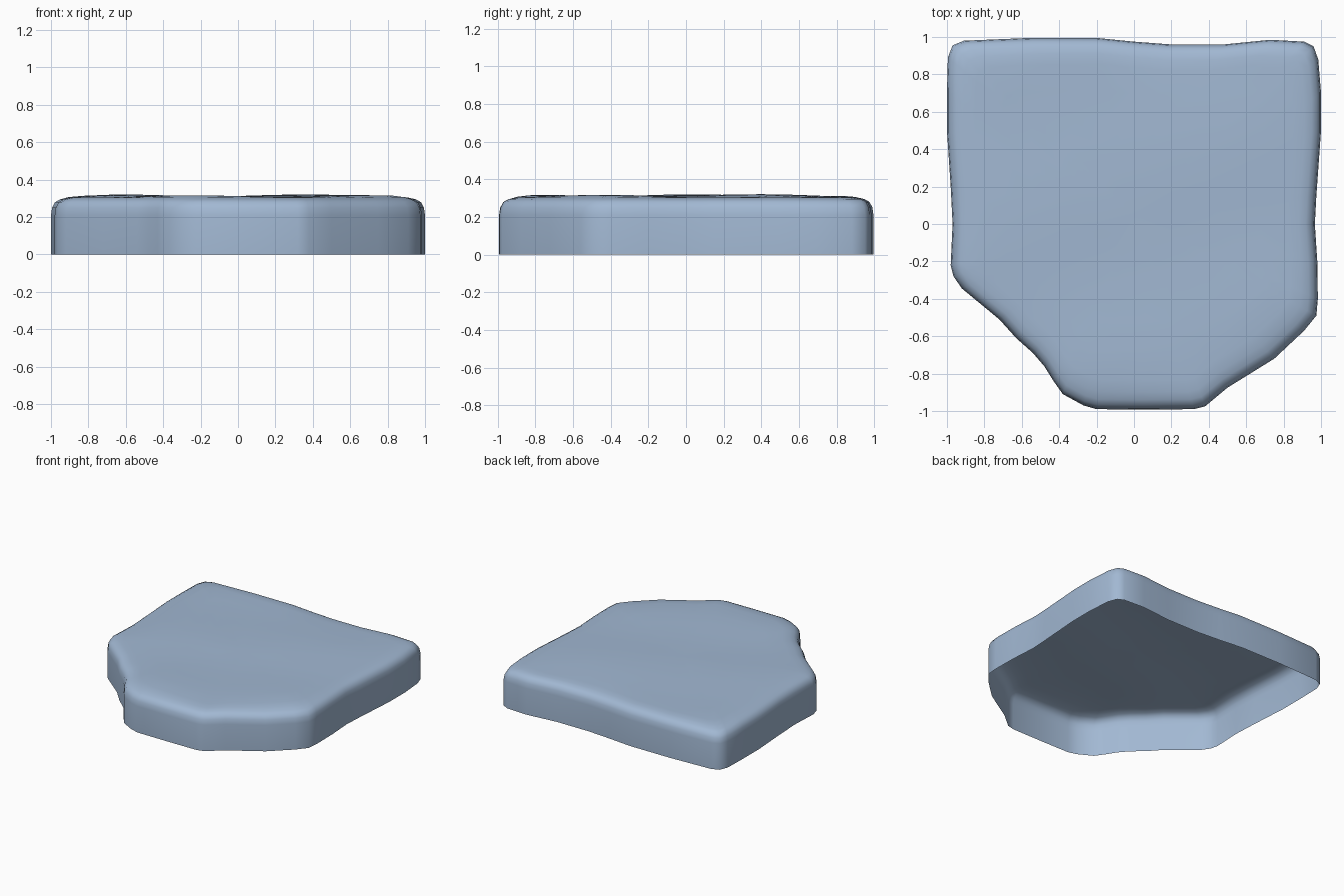
import bpy, bmesh, math

if "Cube" in bpy.data.objects:
    bpy.data.objects.remove(bpy.data.objects["Cube"])

# irregular slab outline, clockwise seen from above
outline = [(-1, .7), (-.995, .89), (-.97, .955), (-.91, .98), (-.55, .995), (-.2, .995), (0, .975),
           (.2, .96), (.48, .96), (.73, .985), (.91, .975), (.96, .95), (.985, .88), (1, .7), (1, .5),
           (.975, .15), (.967, 0), (.98, -.2), (.983, -.4), (.975, -.49), (.91, -.57), (.75, -.72),
           (.5, -.875), (.38, -.975), (.32, -.99), (.05, -.992), (-.2, -.99), (-.27, -.97),
           (-.38, -.91), (-.43, -.84), (-.48, -.76), (-.54, -.69), (-.63, -.61), (-.72, -.51),
           (-.92, -.345), (-.965, -.28), (-.98, -.22), (-.97, 0), (-.98, .2), (-1, .5)]
# (inset, height): vertical wall, rounded rim, top surface
profile = [(0, 0), (0, .21), (.006, .25), (.022, .28), (.05, .295), (.09, .304),
           (.15, .307), (.3, .309), (.45, .31), (.6, .31), (.8, .31)]
CY = .05


def bump(x, y, inset):
    """Gentle worn-stone waves that fade out at the rim."""
    fade = min(1, max(0, (inset - .05) / .12))
    return fade * (.002 + .005 * math.sin(5.5 * x + 2.2 * y + 5) + .004 * math.sin(6 * y - 2 * x))


bm = bmesh.new()
rings = []
for d, z in profile:
    ring = []
    for x, y in outline:
        px, py = x * (1 - d), CY + (y - CY) * (1 - d)
        ring.append(bm.verts.new((px, py, z + bump(px, py, d))))
    rings.append(ring)

n = len(outline)
for low, high in zip(rings, rings[1:]):
    for i in range(n):
        j = (i + 1) % n
        bm.faces.new((low[j], low[i], high[i], high[j]))

# close the top; the underside stays open
centre = bm.verts.new((0, CY, .31 + bump(0, CY, 1)))
for i in range(n):
    bm.faces.new((rings[-1][(i + 1) % n], rings[-1][i], centre))

mesh = bpy.data.meshes.new("stone_slab")
bm.to_mesh(mesh)
bm.free()
for poly in mesh.polygons:
    poly.use_smooth = True
slab = bpy.data.objects.new("stone_slab", mesh)
bpy.context.collection.objects.link(slab)

# blue-grey stone
stone = bpy.data.materials.new("blue_grey_stone")
stone.diffuse_color = (.36, .48, .65, 1)
stone.use_nodes = True
stone.node_tree.nodes["Principled BSDF"].inputs["Base Color"].default_value = stone.diffuse_color
mesh.materials.append(stone)
